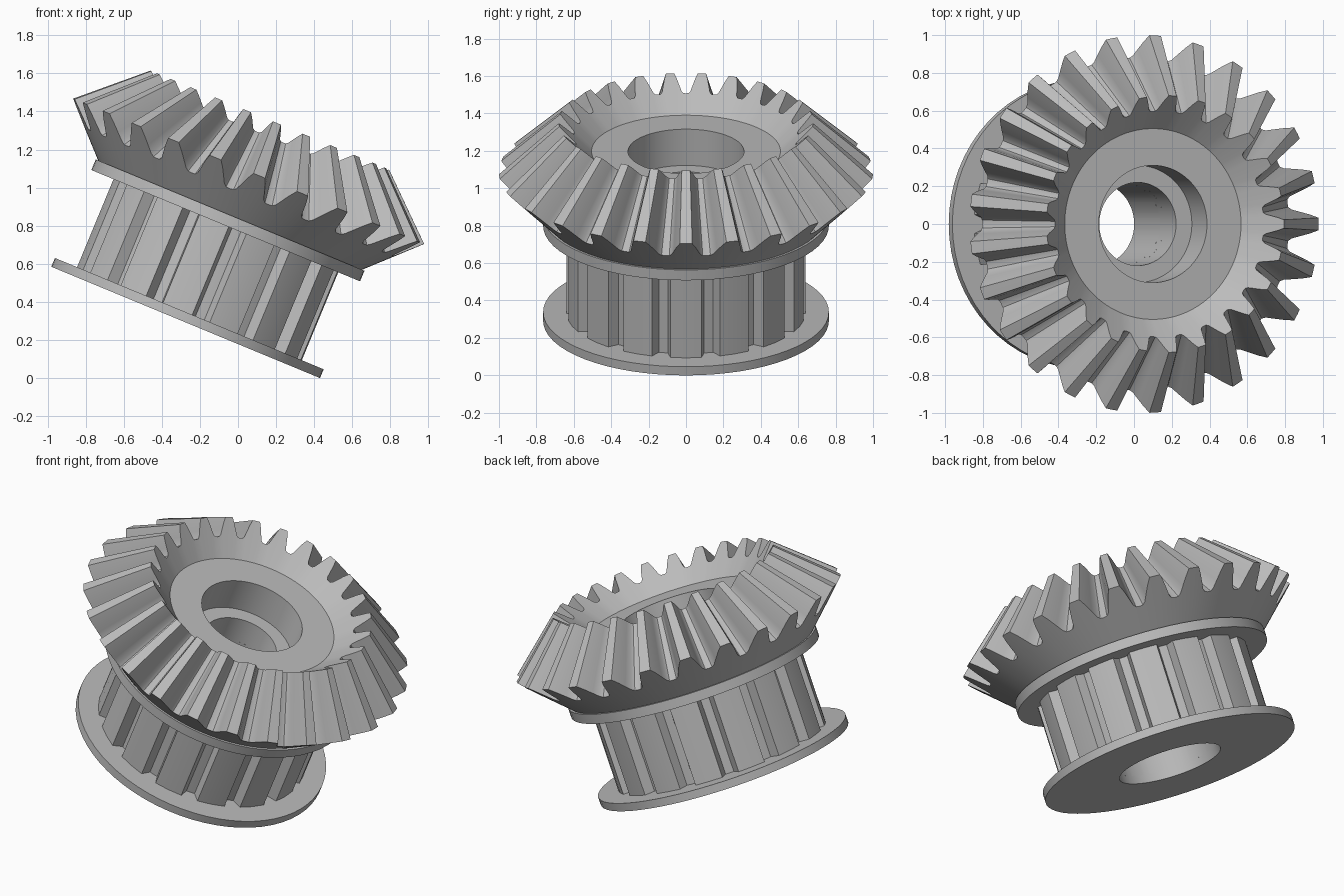
import bpy, bmesh, math
from mathutils import Matrix

cube = bpy.data.objects.get("Cube")
if cube:
    bpy.data.objects.remove(cube)

steel = bpy.data.materials.new("steel_grey")
steel.use_nodes = True
GREY = (0.5, 0.5, 0.5, 1)
steel.diffuse_color = GREY
steel.node_tree.nodes["Principled BSDF"].inputs["Base Color"].default_value = GREY

# Whole assembly leans towards +x
PLACE = Matrix.Translation((-0.275, 0, 0.292)) @ Matrix.Rotation(math.radians(22.5), 4, 'Y')


def circle(r, h, angles):
    return [(r, a, h) for a in angles]


def ring_solid(name, rings):
    """Closed solid of revolution made by bridging rings of (radius, angle, height)."""
    bm = bmesh.new()
    loops = [[bm.verts.new((r * math.cos(a), r * math.sin(a), h)) for r, a, h in ring]
             for ring in rings]
    n = len(loops[0])
    for k, low in enumerate(loops):
        high = loops[(k + 1) % len(loops)]
        for i in range(n):
            j = (i + 1) % n
            bm.faces.new((low[i], low[j], high[j], high[i]))
    bmesh.ops.recalc_face_normals(bm, faces=bm.faces)
    mesh = bpy.data.meshes.new(name)
    bm.to_mesh(mesh)
    bm.free()
    mesh.materials.append(steel)
    obj = bpy.data.objects.new(name, mesh)
    bpy.context.collection.objects.link(obj)
    obj.matrix_world = PLACE
    bpy.ops.object.select_all(action='DESELECT')
    obj.select_set(True)
    bpy.context.view_layer.objects.active = obj
    bpy.ops.object.shade_smooth_by_angle(angle=math.radians(25))
    return obj


def repeat_profile(half, count):
    """Mirror a half tooth of (angle, depth) and repeat it round the circle."""
    pitch = math.tau / count
    tooth = [(-a, d) for a, d in reversed(half[1:-1])] + half
    return [(a + i * pitch, d) for i in range(count) for a, d in tooth]


RECESS, BORE = 0.31, 0.22
even = [math.tau * i / 64 for i in range(64)]

# Flanges either side of the belt pulley
for name, hole, low, high in (("lower_flange", RECESS, 0, 0.05),
                              ("upper_flange", BORE, 0.55, 0.61)):
    ring_solid(name, [circle(r, h, even) for r, h in
                      ((hole, low), (0.764, low), (0.764, high), (hole, high))])

# Belt pulley with trapezoid grooves and a stepped bore
deg = math.radians
belt = repeat_profile([(0, 0), (deg(7.5), 0), (deg(9.5), 0.06), (deg(12), 0.06)], 15)
angles = [a for a, d in belt]
ring_solid("belt_pulley",
           [[(0.64 - d, a, h) for a, d in belt] for h in (0.05, 0.55)]
           + [circle(r, h, angles) for r, h in
              ((BORE, 0.55), (BORE, 0.19), (RECESS, 0.19), (RECESS, 0.05))])

# Bevel gear: tooth section on the back cone, scaled towards the cone apex
TEETH = 25
half_pitch = math.pi / TEETH
bevel = repeat_profile([(0, 0), (0.033, 0), (0.052, 0.035), (0.07, 0.075),
                        (0.086, 0.108), (0.102, 0.12), (half_pitch, 0.122)], TEETH)
angles = [a for a, d in bevel]
APEX = 1.77


def tooth_ring(scale):
    return [(scale * (1 - d), a, APEX + scale * (0.86 - d - APEX)) for a, d in bevel]


ring_solid("bevel_gear",
           [circle(BORE, 0.61, angles), circle(0.75, 0.61, angles),
            tooth_ring(1), tooth_ring(0.68)]
           + [circle(r, h, angles) for r, h in
              ((0.505, 0.98), (RECESS, 0.98), (RECESS, 0.77), (BORE, 0.77))])
